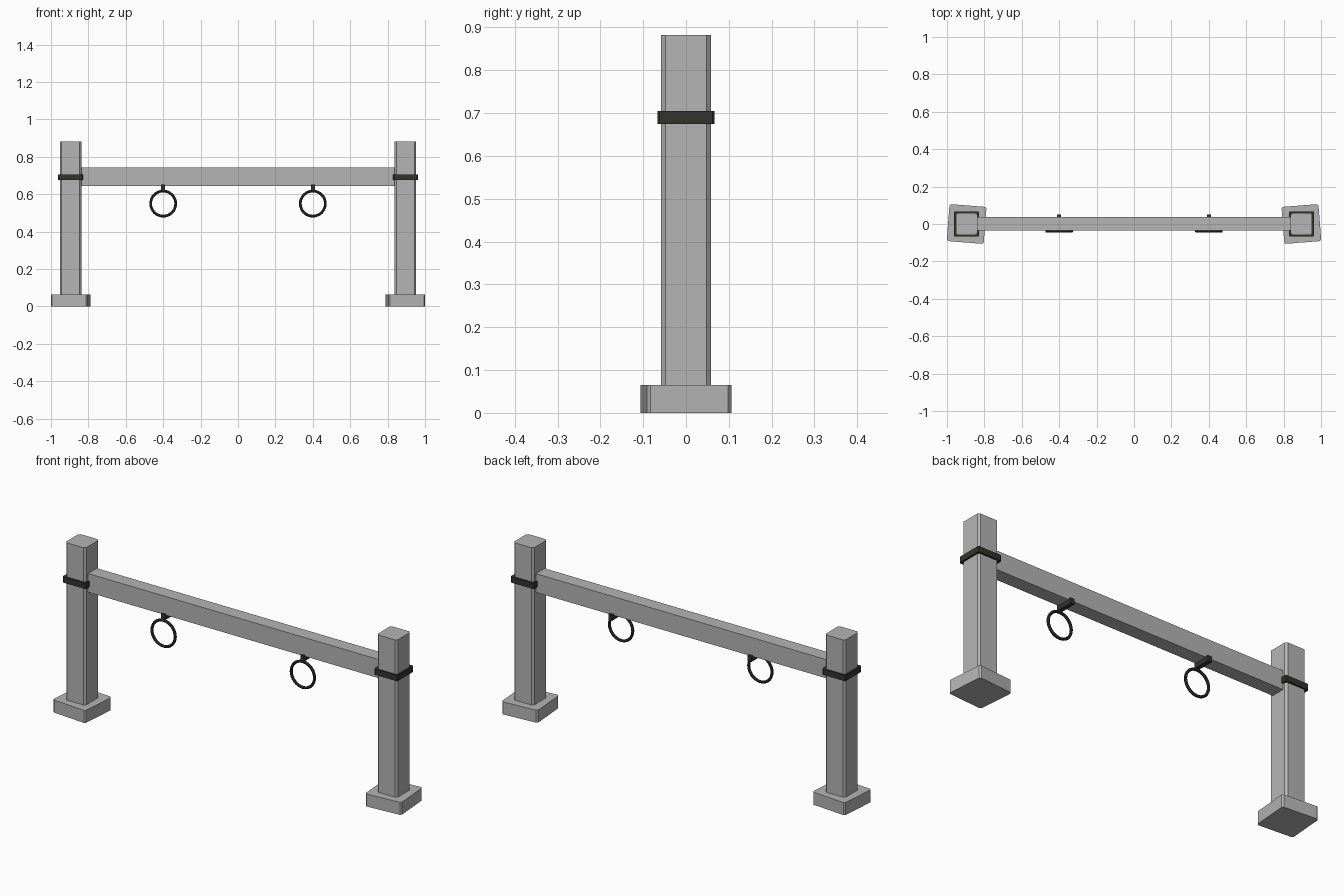
import bpy, bmesh, math

if "Cube" in bpy.data.objects:
    bpy.data.objects.remove(bpy.data.objects["Cube"])


def material(name, rgb):
    m = bpy.data.materials.new(name)
    m.diffuse_color = (*rgb, 1)
    m.use_nodes = True
    m.node_tree.nodes["Principled BSDF"].inputs["Base Color"].default_value = m.diffuse_color
    return m


STONE = material("light_grey", (0.46, 0.46, 0.46))
IRON = material("dark_iron", (0.034, 0.034, 0.026))


def finish(name, bm, mat):
    bmesh.ops.recalc_face_normals(bm, faces=bm.faces)
    mesh = bpy.data.meshes.new(name)
    bm.to_mesh(mesh)
    bm.free()
    mesh.materials.append(mat)
    obj = bpy.data.objects.new(name, mesh)
    bpy.context.collection.objects.link(obj)
    return obj


def outline(half, cut):
    """Square outline with chamfered corners."""
    a, b = half, half - cut
    return [(a, -b), (a, b), (b, a), (-b, a), (-a, b), (-a, -b), (-b, -a), (b, -a)]


def add_loop(bm, half, cut, z):
    return [bm.verts.new((px, py, z)) for px, py in outline(half, cut)]


def bridge(bm, a, b):
    for i in range(8):
        j = (i + 1) % 8
        bm.faces.new((a[i], a[j], b[j], b[i]))


def prism(name, half, cut, z0, z1, x, mat, turn=0):
    """Upright square block with chamfered vertical edges."""
    bm = bmesh.new()
    low, high = add_loop(bm, half, cut, z0), add_loop(bm, half, cut, z1)
    bridge(bm, low, high)
    bm.faces.new(low[::-1])
    bm.faces.new(high)
    obj = finish(name, bm, mat)
    obj.location.x = x
    obj.rotation_euler.z = turn


def band(name, outer, inner, z0, z1, x):
    """Hollow strap around a post."""
    bm = bmesh.new()
    loops = [add_loop(bm, half, cut, z) for half, cut, z in (
        (outer, 0.005, z0), (outer, 0.005, z1), (inner, 0.004, z1), (inner, 0.004, z0))]
    for k in range(4):
        bridge(bm, loops[k], loops[(k + 1) % 4])
    finish(name, bm, IRON).location.x = x


def box(name, lo, hi, mat):
    bm = bmesh.new()
    bmesh.ops.create_cube(bm, size=1)
    for v in bm.verts:
        v.co = [(a + b) / 2 + c * (b - a) for a, b, c in zip(lo, hi, v.co)]
    finish(name, bm, mat)


for side, label in ((-1, "left"), (1, "right")):
    x = side * 0.895
    # Footing, post and strap
    prism(label + "_footing", 0.099, 0.008, 0, 0.065, x, STONE, side * math.radians(4.5))
    prism(label + "_post", 0.058, 0.01, 0.03, 0.882, x, STONE)
    band(label + "_post_strap", 0.067, 0.056, 0.675, 0.705, x)

    # Peg under the rail with the hanging ring at its front end
    px = side * 0.4
    box(label + "_ring_peg", (px - 0.011, -0.044, 0.622), (px + 0.011, 0.05, 0.651), IRON)
    bpy.ops.mesh.primitive_torus_add(
        major_radius=0.067, minor_radius=0.0073, major_segments=32, minor_segments=8,
        location=(px, -0.039, 0.55), rotation=(math.pi / 2, 0, 0))
    ring = bpy.context.object
    ring.name = label + "_hanging_ring"
    ring.data.materials.append(IRON)
    bpy.ops.object.shade_smooth_by_angle()

# Cross rail
box("cross_rail", (-0.84, -0.035, 0.645), (0.84, 0.037, 0.742), STONE)
